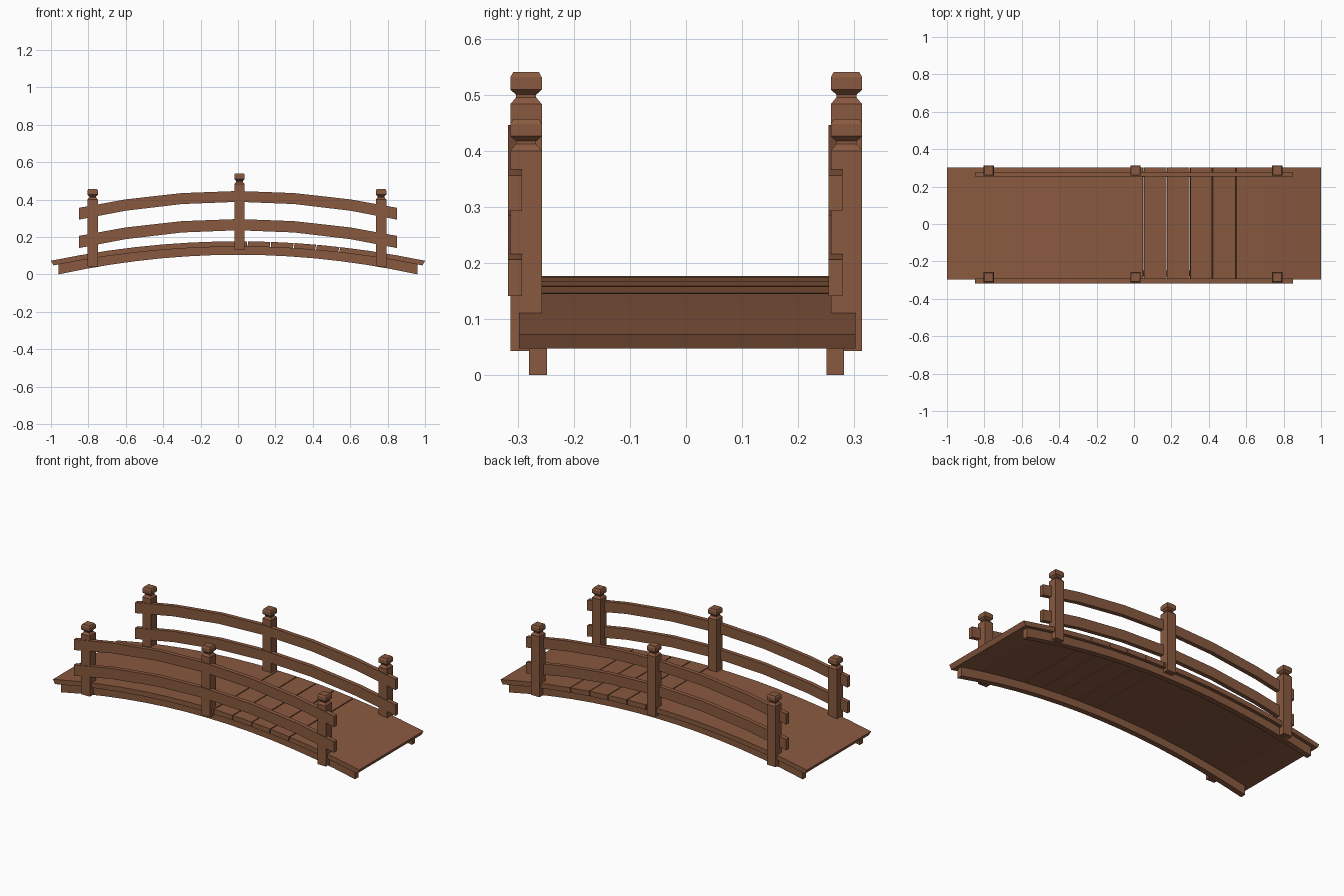
import bpy, bmesh

if "Cube" in bpy.data.objects:
    bpy.data.objects.remove(bpy.data.objects["Cube"])

wood = bpy.data.materials.new("brown wood")
wood.diffuse_color = (0.25, 0.1, 0.05, 1)
wood.use_nodes = True
wood.node_tree.nodes["Principled BSDF"].inputs["Base Color"].default_value = wood.diffuse_color


def finish(name, bm):
    bmesh.ops.recalc_face_normals(bm, faces=bm.faces)
    me = bpy.data.meshes.new(name)
    bm.to_mesh(me)
    bm.free()
    me.materials.append(wood)
    ob = bpy.data.objects.new(name, me)
    bpy.context.collection.objects.link(ob)
    return ob


def loft(name, rings):
    """Join four-cornered rings into a closed solid."""
    bm = bmesh.new()
    vs = [[bm.verts.new(p) for p in r] for r in rings]
    for a, b in zip(vs, vs[1:]):
        for i in range(4):
            j = (i + 1) % 4
            bm.faces.new((a[i], a[j], b[j], b[i]))
    bm.faces.new(vs[0])
    bm.faces.new(vs[-1])
    return finish(name, bm)


def arched_beam(name, xs, y0, y1, top, bottom, squeeze=1.0):
    """Beam along x; top and bottom are height functions of x."""
    loft(name, [[(x, y0, top(x)), (x, y1, top(x)),
                 (x * squeeze, y1, bottom(x)), (x * squeeze, y0, bottom(x))]
                for x in xs])


def arch(peak, drop, half):
    return lambda x: peak - drop * (x / half) ** 2


def span(a, b, n):
    return [a + (b - a) * i / n for i in range(n + 1)]


# deck: curved boards with thin seams between them
deck_top = arch(0.177, 0.104, 1.0)
deck_bottom = arch(0.148, 0.1, 1.0)
seams = [-1, 0.05, 0.175, 0.3, 0.42, 0.545, 1]
for i, (a, b) in enumerate(zip(seams, seams[1:])):
    a += 0.0025 if i else 0
    b -= 0.0025 if b < 1 else 0
    n = max(1, round((b - a) / 0.14))
    arched_beam(f"deck_board_{i + 1}", span(a, b, n), -0.298, 0.302,
                deck_top, deck_bottom, 0.987)

# stringers under the deck
for side, y in (("front", -0.264), ("back", 0.266)):
    arched_beam(side + "_stringer", span(-0.96, 0.96, 14), y - 0.016, y + 0.016,
                arch(0.149, 0.1, 1.0), arch(0.105, 0.105, 0.96))

# handrails: outside the front posts, inside the back posts
rail_x = [-0.85, -0.6, -0.3, 0, 0.3, 0.6, 0.85]
for side, y0 in (("front", -0.317), ("back", 0.254)):
    for level, z0, z1 in (("upper", 0.388, 0.446), ("lower", 0.236, 0.296)):
        arched_beam(f"{side}_{level}_rail", rail_x, y0, y0 + 0.025,
                    arch(z1, 0.09, 0.85), arch(z0, 0.095, 0.85))

# posts with a necked, chamfered cap: (half width, distance below the top)
cap = [(0.028, 0.057), (0.018, 0.045), (0.018, 0.040), (0.028, 0.031),
       (0.028, 0.009), (0.023, 0.0)]
for side, y in (("front", -0.285), ("back", 0.286)):
    for place, x, z0, z1 in (("left", -0.777, 0.043, 0.457),
                             ("middle", 0.008, 0.13, 0.54),
                             ("right", 0.765, 0.043, 0.457)):
        prof = [(0.028, z0)] + [(h, z1 - d) for h, d in cap]
        loft(f"{side}_{place}_post",
             [[(x - h, y - h, z), (x + h, y - h, z),
               (x + h, y + h, z), (x - h, y + h, z)] for h, z in prof])
